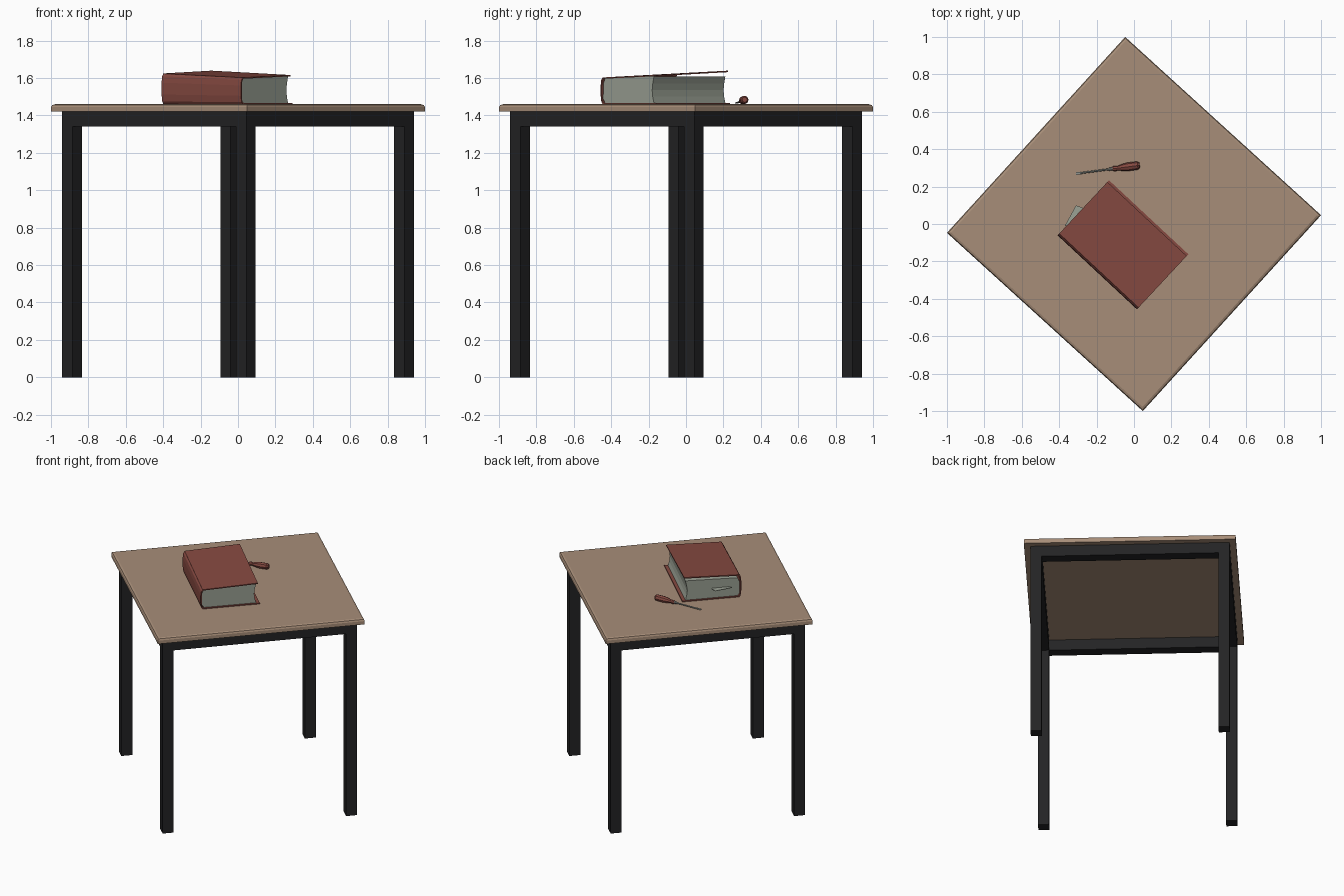
import bpy, bmesh
from math import radians, cos, sin, pi
from mathutils import Matrix, Vector

if "Cube" in bpy.data.objects:
    bpy.data.objects.remove(bpy.data.objects["Cube"], do_unlink=True)


def material(name, r, g, b):
    m = bpy.data.materials.new(name)
    m.use_nodes = True
    m.diffuse_color = (r, g, b, 1)
    bsdf = m.node_tree.nodes["Principled BSDF"]
    bsdf.inputs["Base Color"].default_value = (r, g, b, 1)
    bsdf.inputs["Roughness"].default_value = 0.7
    return m


wood = material("tan wood", 0.39, 0.27, 0.19)
black = material("black steel", 0.017, 0.017, 0.018)
red = material("dark red", 0.24, 0.068, 0.053)
paper = material("grey paper", 0.33, 0.36, 0.30)
metal = material("grey metal", 0.27, 0.29, 0.27)

TABLE = Matrix.Rotation(radians(-42.3), 4, 'Z')
BOOK = Matrix.Translation((-0.058, -0.11, 1.46)) @ Matrix.Rotation(radians(-43), 4, 'Z')
TOP = 1.46


def finish(name, bm, mat, frame):
    bmesh.ops.recalc_face_normals(bm, faces=bm.faces[:])
    mesh = bpy.data.meshes.new(name)
    bm.to_mesh(mesh)
    bm.free()
    ob = bpy.data.objects.new(name, mesh)
    bpy.context.collection.objects.link(ob)
    mesh.materials.append(mat)
    ob.matrix_world = frame
    return ob


def box(name, lo, hi, mat, frame, bevel=0):
    bm = bmesh.new()
    lo, hi = Vector(lo), Vector(hi)
    bmesh.ops.create_cube(bm, size=1, matrix=Matrix.Translation((lo + hi) / 2)
                          @ Matrix.Diagonal((*(hi - lo), 1)))
    if bevel:  # round only the upper rim
        rim = [e for e in bm.edges if all(v.co.z > hi.z - 0.001 for v in e.verts)]
        bmesh.ops.bevel(bm, geom=rim, offset=bevel, segments=2, affect='EDGES', profile=0.5)
    return finish(name, bm, mat, frame)


def prism(name, profile, half, mat, frame, lift=1.0):
    """Extrude a (y, z) profile along x; heights at the -x end scale by lift."""
    bm = bmesh.new()
    a = [bm.verts.new((-half, y, z * lift)) for y, z in profile]
    b = [bm.verts.new((half, y, z)) for y, z in profile]
    bm.faces.new(a)
    bm.faces.new(b[::-1])
    n = len(a)
    for i in range(n):
        j = (i + 1) % n
        bm.faces.new((a[i], b[i], b[j], a[j]))
    return finish(name, bm, mat, frame)


def lathe(name, profile, sides, mat, frame):
    """Turn (x, radius) stations about the x axis."""
    bm = bmesh.new()
    rings = [[bm.verts.new((x, r * cos(2 * pi * k / sides), r * sin(2 * pi * k / sides)))
              for k in range(sides)] for x, r in profile]
    for p, q in zip(rings, rings[1:]):
        for k in range(sides):
            m = (k + 1) % sides
            bm.faces.new((p[k], p[m], q[m], q[k]))
    bm.faces.new(rings[0])
    bm.faces.new(rings[-1])
    return finish(name, bm, mat, frame)


# Table: square top on a flush square-tube frame
box("table_top", (-0.708, -0.708, 1.42), (0.708, 0.708, TOP), wood, TABLE, bevel=0.016)
c, h = 0.628, 0.0375
for sx, side in ((-1, "right"), (1, "left")):
    for sy, end in ((-1, "front"), (1, "back")):
        box(f"{end}_{side}_leg", (sx * c - h, sy * c - h, 0),
            (sx * c + h, sy * c + h, 1.42), black, TABLE)
g = c - h
for s, tag in ((-1, "a"), (1, "b")):
    box(f"long_rail_{tag}", (-g, s * c - h, 1.342), (g, s * c + h, 1.42), black, TABLE)
    box(f"cross_rail_{tag}", (s * c - h, -g, 1.342), (s * c + h, g, 1.42), black, TABLE)

# Book: page block, rounded spine, two covers, the upper one lifted at one end
LIFT = 1.15
prism("book_pages", [(-0.18, 0.006), (0.177, 0.006), (0.168, 0.04), (0.164, 0.075),
                     (0.168, 0.11), (0.177, 0.149), (-0.18, 0.138),
                     (-0.192, 0.11), (-0.194, 0.03)], 0.28, paper, BOOK)
prism("book_spine", [(-0.188, 0.0), (-0.198, 0.012), (-0.203, 0.045), (-0.203, 0.1),
                     (-0.199, 0.13), (-0.19, 0.142), (-0.184, 0.137), (-0.192, 0.125),
                     (-0.196, 0.1), (-0.196, 0.045), (-0.192, 0.016), (-0.182, 0.006)],
      0.29, red, BOOK, LIFT)
prism("book_lower_cover", [(-0.19, 0.0), (0.2, 0.0), (0.2, 0.007), (-0.19, 0.007)],
      0.29, red, BOOK)
prism("book_upper_cover", [(-0.19, 0.136), (0.187, 0.149), (0.187, 0.156), (-0.19, 0.143)],
      0.29, red, BOOK, LIFT)

# Loose paper marker poking out from between the pages
bm = bmesh.new()
corners = [(-0.37, -0.01), (-0.31, 0.1), (-0.27, 0.085), (-0.25, 0.0)]
sheet = bm.faces.new([bm.verts.new((x, y, 1.535)) for x, y in corners])
ext = bmesh.ops.extrude_face_region(bm, geom=[sheet])
bmesh.ops.translate(bm, vec=(0, 0, 0.003),
                    verts=[v for v in ext["geom"] if isinstance(v, bmesh.types.BMVert)])
finish("paper_marker", bm, paper, Matrix.Identity(4))

# Screwdriver lying behind the book, tip resting on the table
DRIVER = (Matrix.Translation((0.03, 0.314, TOP + 0.024)) @ Matrix.Rotation(radians(187.5), 4, 'Z')
          @ Matrix.Rotation(radians(3), 4, 'Y'))
lathe("screwdriver_handle", [(0, 0.014), (0.01, 0.022), (0.065, 0.023), (0.095, 0.018),
                             (0.118, 0.012), (0.135, 0.015), (0.145, 0.012)], 8, red, DRIVER)
lathe("screwdriver_collar", [(0.14, 0.01), (0.165, 0.008)], 8, metal, DRIVER)
lathe("screwdriver_shaft", [(0.16, 0.005), (0.32, 0.005)], 8, metal, DRIVER)
box("screwdriver_tip", (0.315, -0.007, -0.002), (0.343, 0.007, 0.002), metal, DRIVER)
